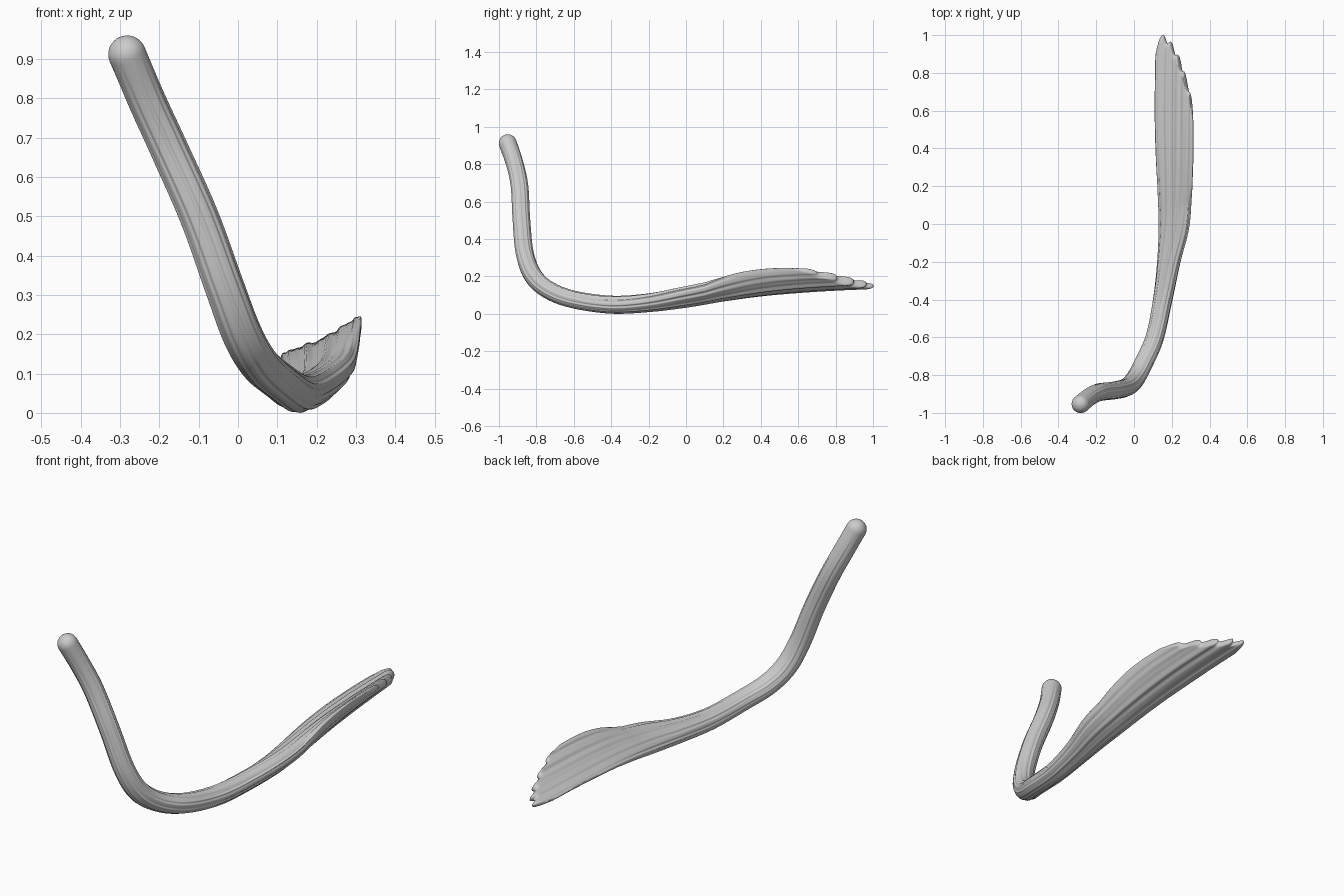
import bpy, bmesh, math
from mathutils import Vector

if "Cube" in bpy.data.objects:
    bpy.data.objects.remove(bpy.data.objects["Cube"])

# Stations along the stalk: x, y, z, half width, half thickness, trough depth, flute depth
ST = [(-.282, -.953, .912, .048, .048, 0, .0),
      (-.235, -.915, .80, .047, .046, 0, .03),
      (-.18, -.89, .68, .047, .046, 0, .04),
      (-.10, -.88, .50, .048, .046, 0, .04),
      (-.035, -.862, .32, .049, .047, 0, .04),
      (.01, -.815, .20, .050, .048, 0, .04),
      (.055, -.73, .125, .049, .047, 0, .04),
      (.11, -.60, .077, .048, .046, 0, .04),
      (.152, -.40, .050, .051, .046, 0, .05),
      (.185, -.20, .060, .063, .044, .004, .06),
      (.215, 0, .089, .087, .042, .012, .08),
      (.22, .20, .122, .099, .038, .020, .10),
      (.22, .40, .149, .108, .034, .027, .13),
      (.22, .60, .166, .113, .030, .030, .15),
      (.22, .80, .176, .113, .026, .030, .17),
      (.22, 1.0, .181, .111, .022, .026, .17)]
N, ROLL = 112, math.radians(26)


def sample(t):
    """Catmull-Rom interpolation of every station value."""
    i = min(int(t), len(ST) - 2)
    f = t - i
    p = [ST[max(0, min(len(ST) - 1, i + k))] for k in (-1, 0, 1, 2)]
    return [.5 * (2 * b + (c - a) * f + (2 * a - 5 * b + 4 * c - d) * f * f
                  + (3 * b - a - 3 * c + d) * f ** 3) for a, b, c, d in zip(*p)]


def fan_end(u):
    """Slanted, scalloped outline of the broad end."""
    if u < -.65:
        return 1 - .9 * (u + .65) ** 2
    k = (u + .65) / 1.65
    return .985 - .37 * k ** 1.5 + .017 * math.cos(k * math.tau * 4.5) - .03 * k ** 12


def ring(t, cap=0.0, taper=1.0):
    x, y, z, a, b, sag, g = sample(t)
    T = (Vector(sample(min(t + .05, 15))[:3]) - Vector(sample(max(t - .05, 0))[:3])).normalized()
    A = Vector((math.cos(ROLL), 0, math.sin(ROLL)))
    A = (A - T * A.dot(T)).normalized()
    B = A.cross(T)
    r = math.sqrt(max(0, 1 - cap * cap))
    c = Vector((x, y, z)) - T * cap * .048
    w = max(0, min(1, (t - 8) / 4))
    pts = []
    for j in range(N):
        th = math.tau * (j + .5) / N
        u, v = math.cos(th), math.sin(th)
        flute = (math.cos(13 * th + .5 * math.sin(t * .8)) + .6 * math.cos(22 * th + 1 + .4 * math.sin(t * 1.3))
                 + .4 * math.cos(7 * th + t * .3))
        m = 1 + g * flute * .6
        p = c + A * (a * r * u * (m * (1 - w) + w)) + B * (b * r * v * m * taper + sag * (u * u - .4))
        if p.y > .1 and t > 10:
            p.y = .1 + (p.y - .1) * (fan_end(u) - .1) / .9
        pts.append(p)
    return pts


# Ring list: rounded knob, long shaft, then thinning fan tip
rings = [ring(0, math.cos(math.radians(k * 9))) for k in range(1, 10)]
rings += [ring(14.75 * k / 150) for k in range(151)]
rings += [ring(14.75 + .25 * math.sin(q), 0, max(.02, math.cos(q)))
          for q in (math.pi / 2 * k / 10 for k in range(1, 11))]

bm = bmesh.new()
rows = [[bm.verts.new(p) for p in r] for r in rings]
for r0, r1 in zip(rows, rows[1:]):
    for j in range(N):
        k = (j + 1) % N
        bm.faces.new((r0[j], r0[k], r1[k], r1[j]))
bm.faces.new(rows[0])
# Close the fan lip between the upper and lower halves
e = rows[-1]
for j in range(N // 2 - 1):
    bm.faces.new((e[j], e[j + 1], e[N - 2 - j], e[N - 1 - j]))
bmesh.ops.recalc_face_normals(bm, faces=bm.faces)
me = bpy.data.meshes.new("fluted_stalk")
bm.to_mesh(me)
bm.free()
me.shade_smooth()
ob = bpy.data.objects.new("fluted_stalk", me)
bpy.context.collection.objects.link(ob)
